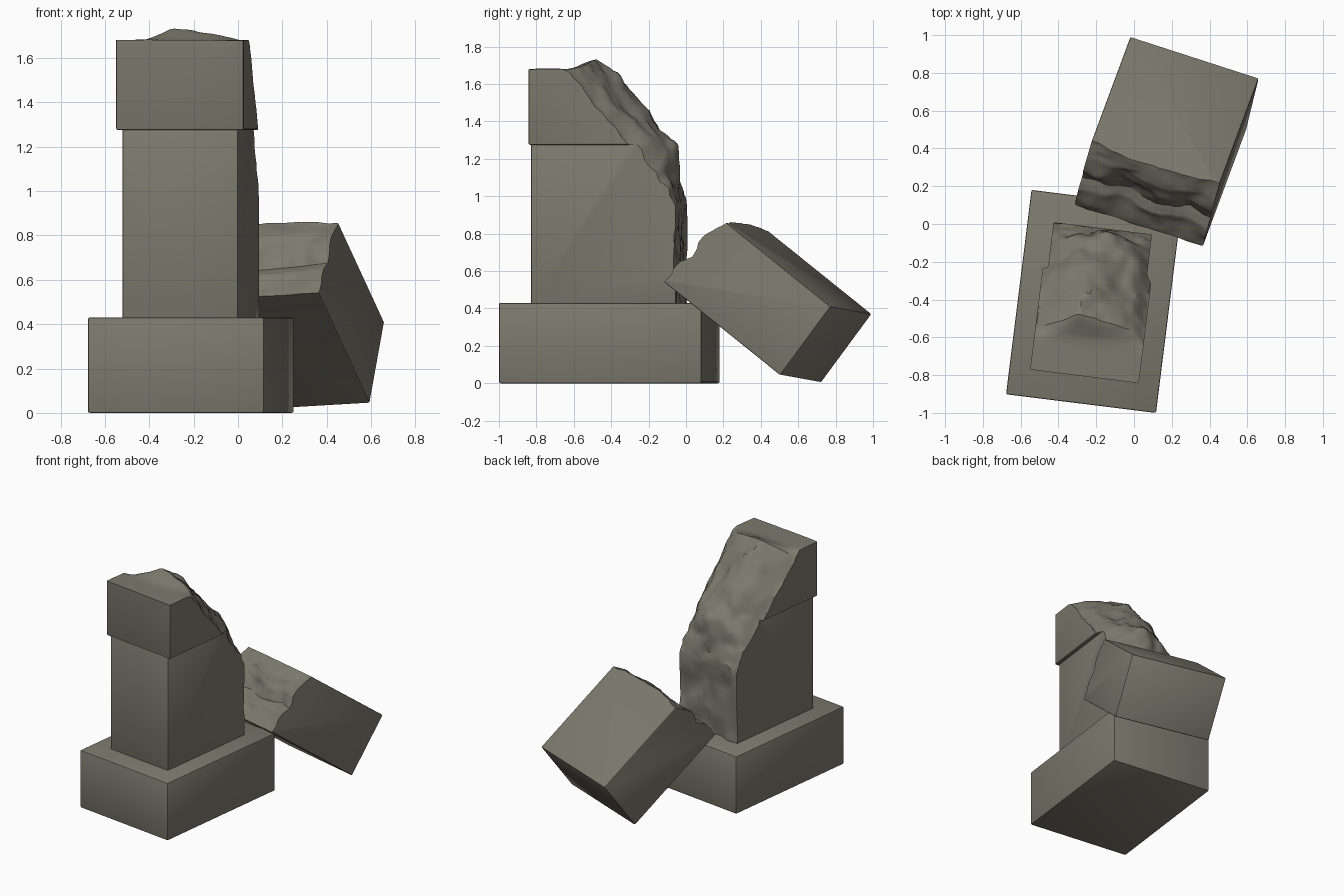
import bpy, bmesh, math
from mathutils import Vector, Matrix, noise

if "Cube" in bpy.data.objects:
    bpy.data.objects.remove(bpy.data.objects["Cube"])

stone = bpy.data.materials.new("weathered_stone")
stone.diffuse_color = (0.205, 0.195, 0.155, 1)
stone.use_nodes = True
stone.node_tree.nodes["Principled BSDF"].inputs["Base Color"].default_value = stone.diffuse_color


def add_object(name, bm, matrix):
    bmesh.ops.recalc_face_normals(bm, faces=bm.faces)
    me = bpy.data.meshes.new(name)
    bm.to_mesh(me)
    bm.free()
    me.materials.append(stone)
    ob = bpy.data.objects.new(name, me)
    ob.matrix_world = matrix
    bpy.context.collection.objects.link(ob)
    return ob


def block(name, size, z, matrix, y=0.0):
    """Softly bevelled stone block, z = centre height."""
    bm = bmesh.new()
    bmesh.ops.create_cube(bm, size=1)
    bmesh.ops.scale(bm, vec=size, verts=bm.verts)
    bmesh.ops.translate(bm, vec=(0, y, z), verts=bm.verts)
    bmesh.ops.bevel(bm, geom=bm.edges[:], offset=0.008, segments=2,
                    profile=0.5, affect='EDGES')
    return add_object(name, bm, matrix)


def resample(pts, n):
    out = []
    for a, b in zip(pts, pts[1:]):
        out += [Vector(a).lerp(Vector(b), i / n) for i in range(n)]
    return out + [Vector(pts[-1])]


def fracture(name, edge, ridge, anchors, half, rough, matrix, smooth_start, cols=32):
    """Solid bounded by a rough broken surface, blending edge and ridge profiles over x."""
    a, b = resample(edge, 7), resample(ridge, 7)
    bm = bmesh.new()
    rings = []
    for c in range(cols + 1):
        u = 2 * c / cols - 1
        x = u * (half + 0.06)
        w = max(0.0, 1 - abs(u * (half + 0.06) / half) ** 1.7)
        ring = []
        for i, (p, q) in enumerate(zip(a, b)):
            v = p.lerp(q, w)
            amp = rough * min(1.0, max(0.1, (i - smooth_start) / 5))
            s = Vector((x, v.x, v.y))
            d = noise.noise(s * 5) + 0.5 * noise.noise(s * 11) + 0.2 * noise.noise(s * 25)
            ring.append(bm.verts.new((x, v.x + d * amp, v.y + d * amp * 0.8)))
        ring += [bm.verts.new((x, y, z)) for y, z in anchors]
        rings.append(ring)
    n = len(rings[0])
    for r, s in zip(rings, rings[1:]):
        for i in range(n):
            j = (i + 1) % n
            bm.faces.new((r[i], r[j], s[j], s[i]))
    ends = [bm.faces.new(rings[0]), bm.faces.new(rings[-1])]
    bmesh.ops.triangulate(bm, faces=ends)
    ob = add_object(name, bm, matrix)
    ob.hide_render = True
    return ob


def finish(ob, cutter=None):
    bpy.ops.object.select_all(action='DESELECT')
    ob.select_set(True)
    bpy.context.view_layer.objects.active = ob
    if cutter:
        m = ob.modifiers.new("break", 'BOOLEAN')
        m.operation, m.solver, m.object = 'INTERSECT', 'EXACT', cutter
        bpy.ops.object.modifier_apply(modifier=m.name)
    bpy.ops.object.shade_smooth_by_angle(angle=math.radians(32))


# Standing part: base, pillar and cap share one frame
stand = Matrix.Translation((-0.213, -0.41, 0)) @ Matrix.Rotation(math.radians(-7.1), 4, 'Z')
base = block("base", (0.80, 1.09, 0.43), 0.215, stand)
pillar = block("pillar", (0.525, 0.78, 0.88), 0.86, stand)
cap = block("cap", (0.58, 0.80, 0.46), 1.505, stand)

# Broken back and top of the pillar
edge = [(-.6, 1.68), (-.22, 1.68), (-.17, 1.65), (-.04, 1.48), (.13, 1.285),
        (.24, 1.13), (.37, 1.04), (.385, .8), (.40, .35)]
ridge = [(-.6, 1.68), (-.2, 1.68), (-.1, 1.715), (.07, 1.62), (.28, 1.40),
         (.36, 1.28), (.385, 1.13), (.38, .8), (.38, .35)]
column_break = fracture("column_break_helper", edge, ridge, [(-.6, .35)], 0.29, 0.035, stand, 7)

# Fallen fragment leaning on the base
w = Vector((0.68, -0.22, 0.04)).normalized()
y = Vector((0.24, 0.62, -0.50))
y = (y - y.dot(w) * w).normalized()
t = w.cross(y)
frame = Matrix((w, y, t)).transposed().to_4x4()
lean = Matrix.Translation((0.173, 0.437, 0.456)) @ frame
fragment = block("fallen_fragment", (0.715, 0.87, 0.46), 0, lean, y=-0.02)
side = [(-.415, -.30), (-.415, -.22), (-.40, -.08), (-.36, -.02), (-.39, .05), (-.375, .13),
        (-.34, .20), (-.31, .30)]
mid = [(-.415, -.30), (-.41, -.22), (-.39, -.09), (-.36, -.04), (-.38, .05), (-.39, .13),
       (-.37, .20), (-.33, .30)]
end_break = fracture("fragment_break_helper", side, mid, [(.6, .30), (.6, -.30)],
                     0.36, 0.03, lean, 4)

bpy.context.view_layer.update()
finish(base)
finish(pillar, column_break)
finish(cap, column_break)
finish(fragment, end_break)
for helper in (column_break, end_break):
    bpy.data.objects.remove(helper)
